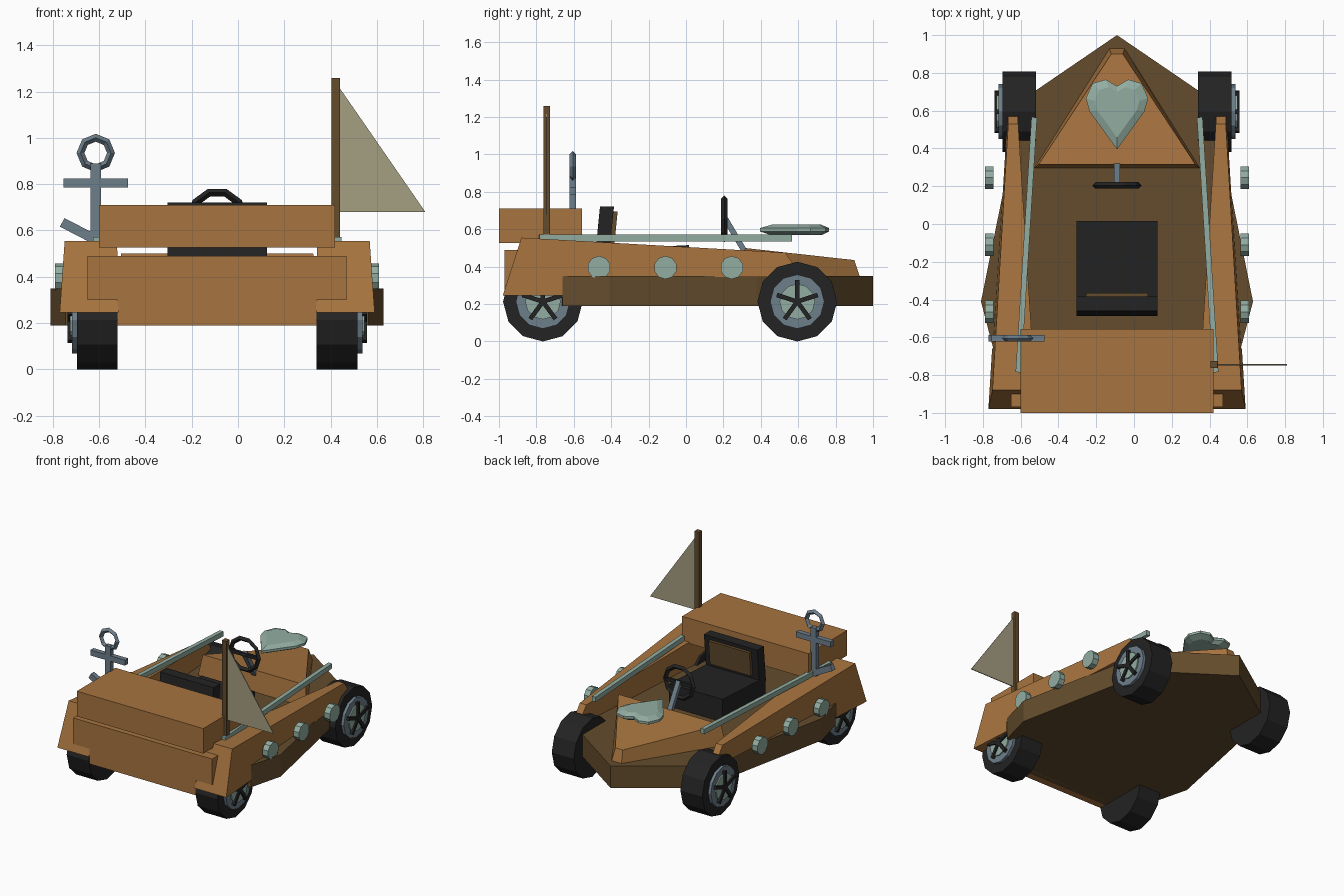
import bpy, bmesh, math
from mathutils import Vector, Matrix

if "Cube" in bpy.data.objects:
    bpy.data.objects.remove(bpy.data.objects["Cube"])

CX = -0.09  # centre line of the kart


def mat(name, r, g, b):
    m = bpy.data.materials.new(name)
    m.diffuse_color = (r, g, b, 1)
    m.use_nodes = True
    m.node_tree.nodes["Principled BSDF"].inputs["Base Color"].default_value = m.diffuse_color
    return m


ORANGE = mat("orange wood", .39, .175, .05)
BROWN = mat("dark wood", .127, .072, .026)
BLACK = mat("black rubber", .017, .017, .017)
GREEN = mat("pale green metal", .29, .42, .36)
GREY = mat("blue grey metal", .155, .21, .255)
CLOTH = mat("flag cloth", .376, .342, .22)


def make(name, verts, faces, m):
    me = bpy.data.meshes.new(name)
    me.from_pydata([tuple(v) for v in verts], [], faces)
    bm = bmesh.new()
    bm.from_mesh(me)
    bmesh.ops.recalc_face_normals(bm, faces=bm.faces)
    bm.to_mesh(me)
    bm.free()
    me.materials.append(m)
    o = bpy.data.objects.new(name, me)
    bpy.context.collection.objects.link(o)
    return o


def loft(name, rings, m):
    """Solid through rings that have equal point counts."""
    n = len(rings[0])
    verts = [p for r in rings for p in r]
    faces = [tuple(range(n)), tuple(range((len(rings) - 1) * n, len(rings) * n))]
    for k in range(len(rings) - 1):
        for i in range(n):
            j = (i + 1) % n
            faces.append((k * n + i, k * n + j, (k + 1) * n + j, (k + 1) * n + i))
    return make(name, verts, faces, m)


def box(name, x0, x1, y0, y1, z0, z1, m):
    r = [(x0, y0), (x1, y0), (x1, y1), (x0, y1)]
    return loft(name, [[(x, y, z) for x, y in r] for z in (z0, z1)], m)


def bar(name, a, b, w, h, m, up=(0, 0, 1)):
    """Square bar from a to b."""
    a, b = Vector(a), Vector(b)
    d = (b - a).normalized()
    s = d.cross(Vector(up)).normalized() * w / 2
    t = s.cross(d).normalized() * h / 2
    return loft(name, [[p + s + t, p - s + t, p - s - t, p + s - t] for p in (a, b)], m)


def disc_x(name, x0, x1, y, z, r, n, m, turn=0.0):
    """Cylinder along x."""
    c = [(y + r * math.cos(turn + 2 * math.pi * i / n),
          z + r * math.sin(turn + 2 * math.pi * i / n)) for i in range(n)]
    return loft(name, [[(x, p, q) for p, q in c] for x in (x0, x1)], m)


def ring(name, loc, major, minor, n, k, m):
    bpy.ops.mesh.primitive_torus_add(location=loc, rotation=(math.pi / 2, 0, 0), major_radius=major,
                                     minor_radius=minor, major_segments=n, minor_segments=k)
    o = bpy.context.object
    o.name = name
    o.data.materials.append(m)


def both(half):
    """Mirror a half outline about the centre line."""
    return half + [(-x, y) for x, y in reversed(half) if abs(x) > 1e-6]


# flat hull
hull = both([(0, 1), (.44, .70), (.56, .38), (.72, -.41), (.655, -.66), (.43, -.69), (.43, -.92)])
loft("hull", [[(CX + x, y, z) for x, y in hull] for z in (.19, .35)], BROWN)

# nose deck
loft("nose_deck", [[(CX + x, y, .345) for x, y in both([(.04, .93), (.44, .295)])],
                   [(CX + x, y, .5 - (y - .31) * .11) for x, y in both([(.03, .90), (.415, .315)])]], ORANGE)

# transom with cut-outs over the wheels, and rear chest
transom = both([(.43, .19), (.43, .30), (.56, .30), (.56, .49)])
loft("transom", [[(CX + x, y, z) for x, z in transom] for y in (-.97, -.88)], ORANGE)
box("rear_chest", CX - .51, CX + .51, -1, -.555, .527, .71, ORANGE)

side_profile = [(-.98, .245), (-.88, .555), (.53, .475), (.57, .42), (.57, .345), (-.66, .345), (-.66, .245)]
for s, side in ((1, "right"), (-1, "left")):
    # side fender, narrowing to the front
    def outer(y, z):
        return .57 + (.56 - y) * .062 + (.555 - z) * .05

    def inner(y, z):
        return .525 - (.56 - y) * .064
    loft(side + "_fender", [[(CX + s * f(y, z), y, z) for y, z in side_profile] for f in (outer, inner)], ORANGE)
    # rail
    bar(side + "_rail", (CX + s * .522, -.785, .553), (CX + s * .438, .565, .553), .03, .036, GREEN)
    # portholes
    for i, y in enumerate((-.465, -.11, .245)):
        disc_x(f"{side}_porthole_{i}", CX + s * .655, CX + s * .70, y, .395, .062, 10, GREEN, math.pi / 10)
    # wheels
    for end, y in (("front", .595), ("rear", -.765)):
        n = f"{side}_{end}_"
        z = .213
        disc_x(n + "tyre", CX + s * .43, CX + s * .607, y, z, .213, 12, BLACK)
        disc_x(n + "rim", CX + s * .55, CX + s * .628, y, z, .145, 12, GREY)
        disc_x(n + "hubcap", CX + s * .60, CX + s * .637, y, z, .095, 12, GREEN)
        for k in range(5):
            a = math.pi / 2 + k * 2 * math.pi / 5
            bar(f"{n}spoke_{k}", (CX + s * .635, y, z),
                (CX + s * .635, y + .115 * math.cos(a), z + .115 * math.sin(a)), .024, .026, BLACK, (1, 0, 0))

# seat cushion, backrest and back panel
loft("seat_cushion", [[(CX + x, y, .35) for x, y in both([(.215, .015), (.215, -.48)])],
                      [(CX + x, y, .515 if y > 0 else .49) for x, y in both([(.215, .015), (.215, -.48)])]], BLACK)


def slab(name, w, y0, y1, z0, z1, m):
    """Upright slab leaning slightly to the front."""
    r = both([(w, y0), (w, y1)])
    loft(name, [[(CX + x, y + (z - .57) * .1, z) for x, y in r] for z in (z0, z1)], m)


slab("backrest", .215, -.475, -.40, .46, .722, BLACK)
slab("backrest_panel", .165, -.41, -.378, .52, .695, BROWN)

# steering wheel and column
ring("steering_wheel", (CX, .205, .655), .114, .017, 10, 4, BLACK)
bar("steering_column", (CX, .205, .665), (CX, .32, .47), .034, .03, GREY)
bar("steering_spoke", (CX - .11, .205, .655), (CX + .11, .205, .655), .02, .024, BLACK)

# heart ornament over the nose
heart = both([(0, .73), (.06, .765), (.13, .745), (.165, .665), (.145, .595), (0, .395)])


def heart_ring(k, z):
    return [(CX + x * k, .62 + (y - .62) * k, z) for x, y in heart]


loft("heart_ornament", [heart_ring(.72, .568), heart_ring(1, .588),
                        heart_ring(1, .606), heart_ring(.72, .624)], GREEN)

# anchor
AX, AY = -.615, -.605
box("anchor_shaft", AX - .022, AX + .022, AY - .018, AY + .018, .54, .89, GREY)
box("anchor_crossbar", AX - .14, AX + .14, AY - .018, AY + .018, .785, .825, GREY)
ring("anchor_ring", (AX, AY, .935), .066, .017, 8, 4, GREY)
for s in (-1, 1):
    bar(f"anchor_arm_{'left' if s < 0 else 'right'}", (AX, AY, .56), (AX + s * .145, AY, .635), .036, .042, GREY)

# mast and pennant
box("mast", .404, .441, -.763, -.726, .54, 1.26, BROWN)
tri = [(.44, 1.215), (.81, .68), (.44, .68)]
loft("pennant", [[(x, y, z) for x, z in tri] for y in (-.748, -.742)], CLOTH)
